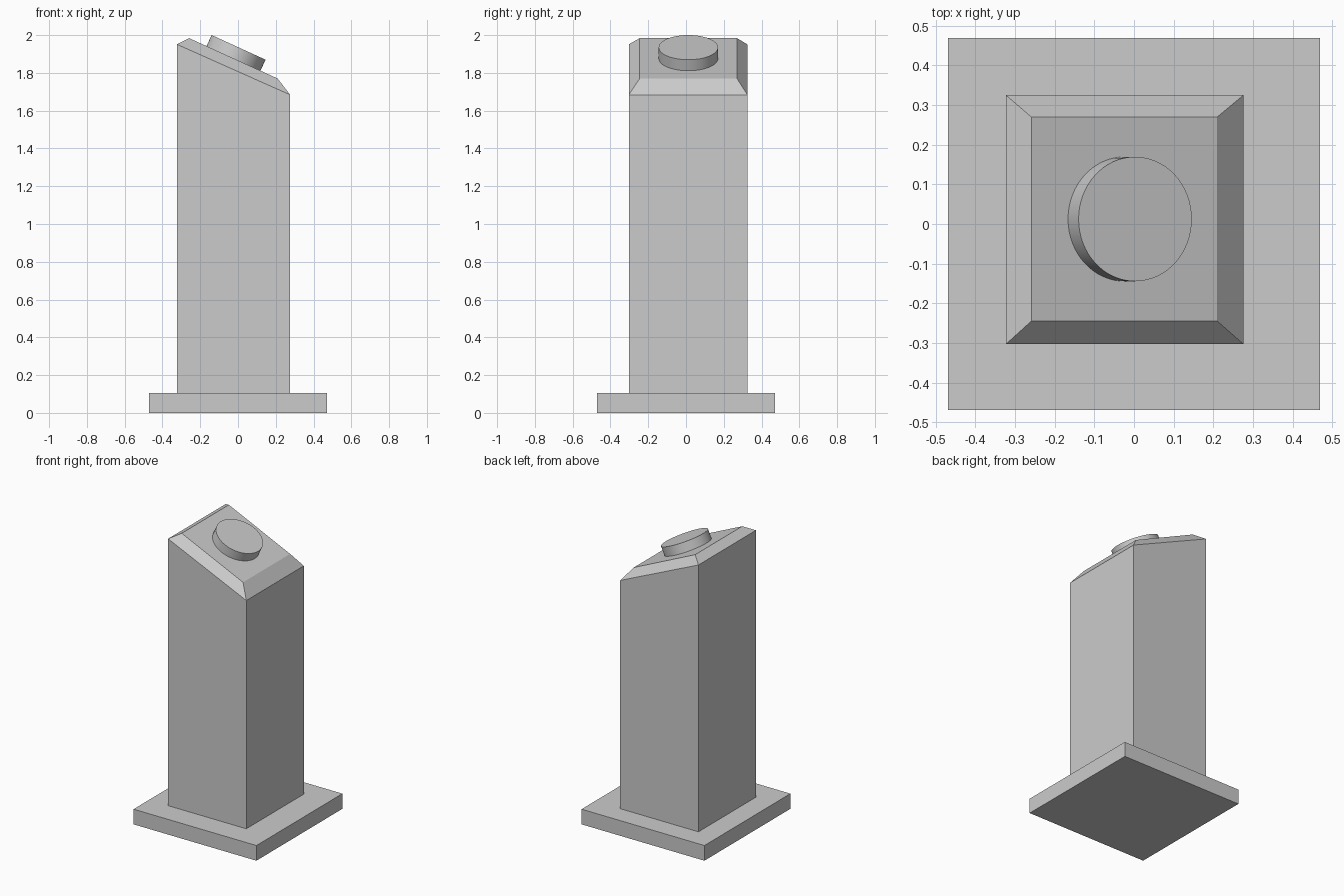
import bpy, bmesh, math
from mathutils import Vector

cube = bpy.data.objects.get("Cube")
if cube:
    bpy.data.objects.remove(cube, do_unlink=True)

grey = bpy.data.materials.new("light grey")
grey.use_nodes = True
colour = (0.6, 0.6, 0.6, 1)
grey.diffuse_color = colour
grey.node_tree.nodes["Principled BSDF"].inputs["Base Color"].default_value = colour


def loft(name, rings):
    """Join rectangular rings (x0, x1, y0, y1, z at x0, z at x1) into a closed solid."""
    bm = bmesh.new()
    loops = [[bm.verts.new(p) for p in ((x0, y0, za), (x1, y0, zb), (x1, y1, zb), (x0, y1, za))]
             for x0, x1, y0, y1, za, zb in rings]
    for low, high in zip(loops, loops[1:]):
        for i in range(4):
            j = (i + 1) % 4
            bm.faces.new((low[i], low[j], high[j], high[i]))
    bm.faces.new(loops[0][::-1])
    bm.faces.new(loops[-1])
    mesh = bpy.data.meshes.new(name)
    bm.to_mesh(mesh)
    bm.free()
    mesh.materials.append(grey)
    obj = bpy.data.objects.new(name, mesh)
    bpy.context.collection.objects.link(obj)
    return obj


# Square foot plate
loft("base_plate", [(-0.47, 0.47, -0.47, 0.47, 0, 0), (-0.47, 0.47, -0.47, 0.47, 0.105, 0.105)])

# Column with a slanted, bevelled top
loft("column", [(-0.323, 0.276, -0.303, 0.325, 0.105, 0.105),
                (-0.323, 0.276, -0.303, 0.325, 1.951, 1.684),
                (-0.259, 0.21, -0.245, 0.27, 1.984, 1.77)])

# Round button standing on the slanted top
tilt = math.atan2(1.984 - 1.77, 0.469)
height = 0.07
normal = Vector((math.sin(tilt), 0, math.cos(tilt)))
centre = Vector((0.003, 0.0125, 1.935)) - normal * height / 2
bpy.ops.mesh.primitive_cylinder_add(vertices=64, radius=0.157, depth=height,
                                    location=centre, rotation=(0, tilt, 0))
button = bpy.context.object
button.name = "button"
button.data.materials.append(grey)
bpy.ops.object.shade_smooth_by_angle(angle=math.radians(40))
